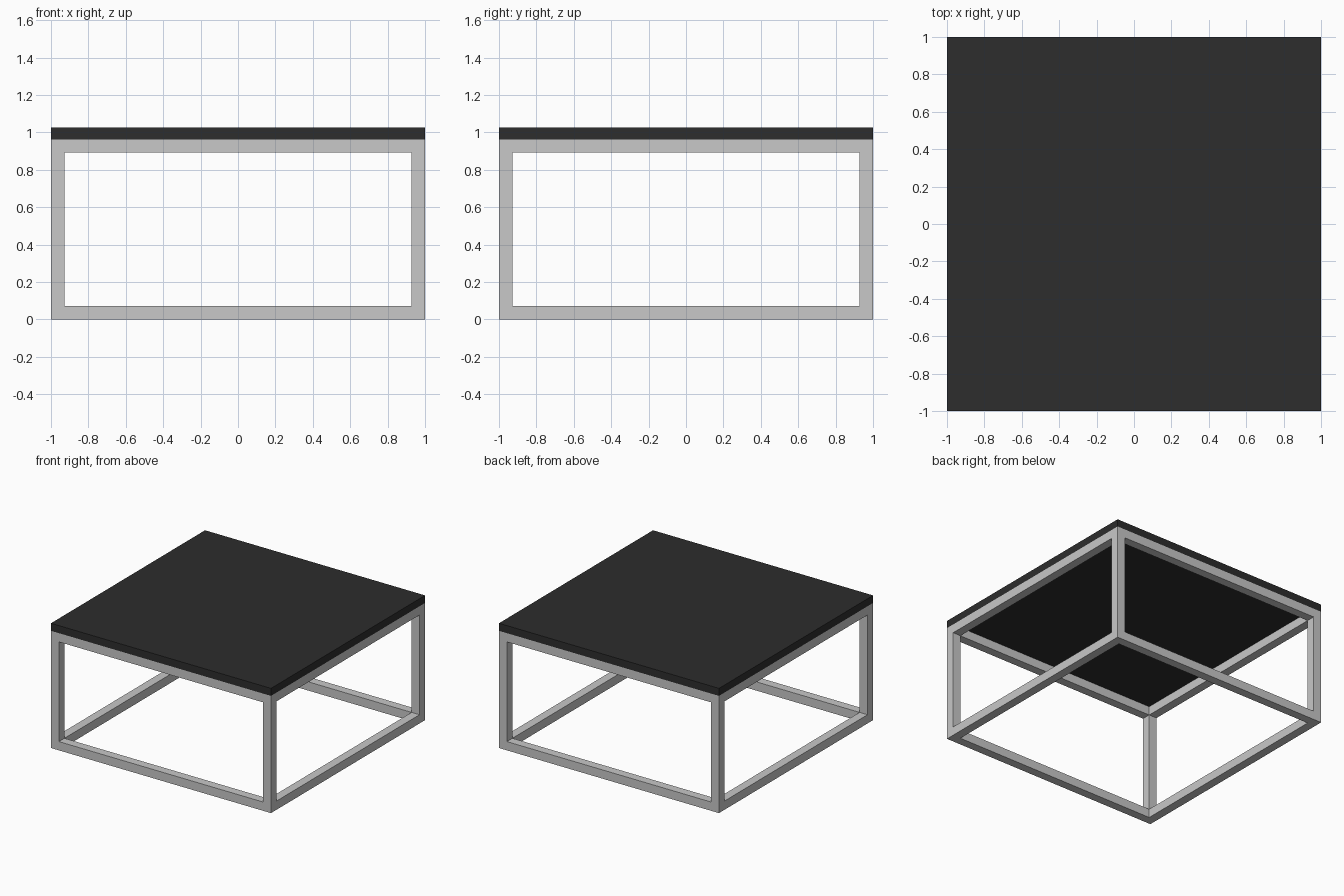
import bpy
import bmesh
from itertools import product
from mathutils import Vector

if "Cube" in bpy.data.objects:
    bpy.data.objects.remove(bpy.data.objects["Cube"], do_unlink=True)

HALF = 1.0
TUBE = 0.072
FRAME_HEIGHT = 0.963
TOTAL_HEIGHT = 1.025


def make_material(name, value, roughness):
    mat = bpy.data.materials.new(name)
    mat.use_nodes = True
    colour = (value, value, value, 1)
    mat.diffuse_color = colour
    shader = mat.node_tree.nodes["Principled BSDF"]
    shader.inputs["Base Color"].default_value = colour
    shader.inputs["Roughness"].default_value = roughness
    return mat


def add_box(bm, low, high):
    low, high = Vector(low), Vector(high)
    verts = bmesh.ops.create_cube(bm, size=1)["verts"]
    for v in verts:
        v.co = (low + high) / 2 + v.co * (high - low)


def make_object(name, bm, mat):
    mesh = bpy.data.meshes.new(name)
    bm.to_mesh(mesh)
    bm.free()
    mesh.materials.append(mat)
    obj = bpy.data.objects.new(name, mesh)
    bpy.context.collection.objects.link(obj)
    return obj


steel = make_material("light grey steel", 0.58, 0.5)
black = make_material("black table top", 0.026, 0.5)

# Welded square-tube frame: a corner block and tube along every box edge
bm = bmesh.new()
side = [-HALF, -HALF + TUBE, HALF - TUBE, HALF]
up = [0, TUBE, FRAME_HEIGHT - TUBE, FRAME_HEIGHT]
for cell in product(range(3), repeat=3):
    if cell.count(1) < 2:
        axes = list(zip((side, side, up), cell))
        add_box(bm, [a[i] for a, i in axes], [a[i + 1] for a, i in axes])
bmesh.ops.remove_doubles(bm, verts=bm.verts[:], dist=0.001)

# Remove the walls hidden inside the joints
groups = {}
for face in bm.faces:
    key = tuple(round(c, 3) for c in face.calc_center_median())
    groups.setdefault(key, []).append(face)
inner = [f for g in groups.values() if len(g) > 1 for f in g]
bmesh.ops.delete(bm, geom=inner, context="FACES_ONLY")
bmesh.ops.recalc_face_normals(bm, faces=bm.faces[:])
make_object("tube_frame", bm, steel)

# Solid table top, flush with the frame
bm = bmesh.new()
add_box(bm, (-HALF, -HALF, FRAME_HEIGHT), (HALF, HALF, TOTAL_HEIGHT))
make_object("table_top", bm, black)
